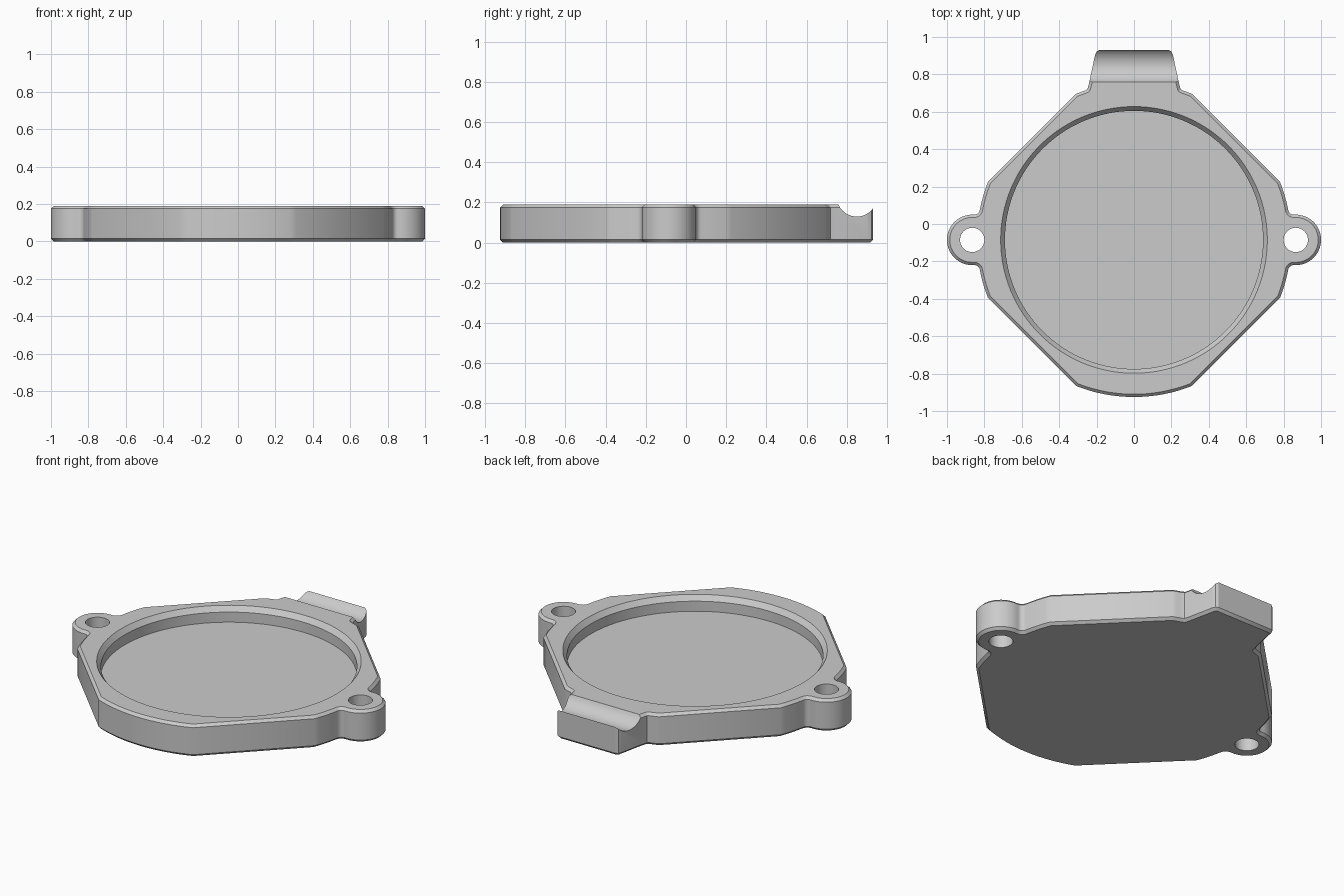
import bpy, bmesh
from math import radians, degrees, cos, sin, atan2, sqrt, hypot

if "Cube" in bpy.data.objects:
    bpy.data.objects.remove(bpy.data.objects["Cube"], do_unlink=True)

HEIGHT, CHAMFER = 0.19, 0.015
CY = -0.085                 # centre of the round body
BODY_R, EAR_X, EAR_R, HOLE_R, FILLET = 0.84, 0.865, 0.135, 0.065, 0.03


def arc(cx, cy, r, a0, a1, n):
    return [(cx + r * cos(radians(a0 + (a1 - a0) * i / n)),
             cy + r * sin(radians(a0 + (a1 - a0) * i / n))) for i in range(n + 1)]


def material(name, rgb):
    mat = bpy.data.materials.new(name)
    mat.use_nodes = True
    mat.diffuse_color = (*rgb, 1)
    mat.node_tree.nodes["Principled BSDF"].inputs["Base Color"].default_value = (*rgb, 1)
    return mat


def mesh_object(name, bm):
    bmesh.ops.recalc_face_normals(bm, faces=bm.faces)
    mesh = bpy.data.meshes.new(name)
    bm.to_mesh(mesh)
    bm.free()
    obj = bpy.data.objects.new(name, mesh)
    bpy.context.collection.objects.link(obj)
    return obj


def loft(name, rings):
    """Closed solid through rings of 3D points."""
    bm = bmesh.new()
    loops = [[bm.verts.new(p) for p in ring] for ring in rings]
    bm.faces.new(loops[0])
    bm.faces.new(loops[-1])
    n = len(loops[0])
    for a, b in zip(loops, loops[1:]):
        for i in range(n):
            j = (i + 1) % n
            bm.faces.new((a[i], a[j], b[j], b[i]))
    return mesh_object(name, bm)


def turned(name, x, y, profile, n):
    return loft(name, [[(px, py, z) for px, py in arc(x, y, r, 0, 360, n)[:-1]]
                       for r, z in profile])


# Right half of the outline: clipped round body, filleted ear, back tab
d_body, d_ear = BODY_R + FILLET, EAR_R + FILLET
fx = (d_body ** 2 - d_ear ** 2 + EAR_X ** 2) / (2 * EAR_X)
fy = sqrt(d_body ** 2 - fx ** 2)
body_a = degrees(atan2(fy, fx))
ear_a = degrees(atan2(fy, fx - EAR_X))
corner_a = degrees(atan2(0.31, 0.78))

upper = arc(EAR_X, CY, EAR_R, 0, ear_a, 20)
upper += arc(fx, CY + fy, FILLET, ear_a - 180, body_a - 180, 6)[1:]
upper += arc(0, CY, BODY_R, body_a, corner_a, 6)[1:]
lower = [(x, 2 * CY - y) for x, y in reversed(upper[1:])]
front = arc(0, CY, BODY_R, -90, corner_a - 90, 10)
tab = [(0.208, 0.905), (0.2, 0.922), (0.185, 0.93)]
back = arc(0, CY, BODY_R, 90 - corner_a, 72, 3) + [(0.249, 0.72), (0.241, 0.75)] + tab
half = front + lower + upper + back
outline = half + [(-x, y) for x, y in reversed(half[1:])]

# Plate with chamfered rims
bm = bmesh.new()
base = bm.faces.new([bm.verts.new((x, y, 0)) for x, y in outline])
top = bmesh.ops.extrude_face_region(bm, geom=[base], use_keep_orig=True)
bmesh.ops.translate(bm, vec=(0, 0, HEIGHT),
                    verts=[g for g in top["geom"] if isinstance(g, bmesh.types.BMVert)])
bmesh.ops.recalc_face_normals(bm, faces=bm.faces)
rims = [e for e in bm.edges if abs(e.verts[0].co.z - e.verts[1].co.z) < 1e-5]
bmesh.ops.bevel(bm, geom=rims, offset=CHAMFER, offset_type='OFFSET', segments=1,
                affect='EDGES', clamp_overlap=False)
plate = mesh_object("cover_plate", bm)

# Cutters: round pocket with sloped lip, bolt holes, groove across the tab
cutters = [turned("pocket_cutter", 0, CY,
                  [(0.69, 0.1), (0.69, 0.16), (0.713, HEIGHT), (0.713, 0.3)], 128)]
for side, x in (("left", EAR_X), ("right", -EAR_X)):
    cutters.append(turned(side + "_hole_cutter", x, CY, [(HOLE_R, -0.1), (HOLE_R, 0.3)], 40))
groove = arc(0.85, 0.23, 0.1, 0, 360, 64)[:-1]
cutters.append(loft("groove_cutter", [[(x, y, z) for y, z in groove] for x in (-0.4, 0.4)]))

bpy.context.view_layer.objects.active = plate
for cutter in cutters:
    mod = plate.modifiers.new(cutter.name, 'BOOLEAN')
    mod.operation, mod.solver, mod.object = 'DIFFERENCE', 'EXACT', cutter
    bpy.ops.object.modifier_apply(modifier=mod.name)
    bpy.data.objects.remove(cutter, do_unlink=True)

# Finish
plate.data.materials.clear()
plate.data.materials.append(material("light grey", (0.6, 0.6, 0.6)))
bpy.ops.object.select_all(action='DESELECT')
plate.select_set(True)
bpy.ops.object.shade_smooth_by_angle(angle=radians(25))
